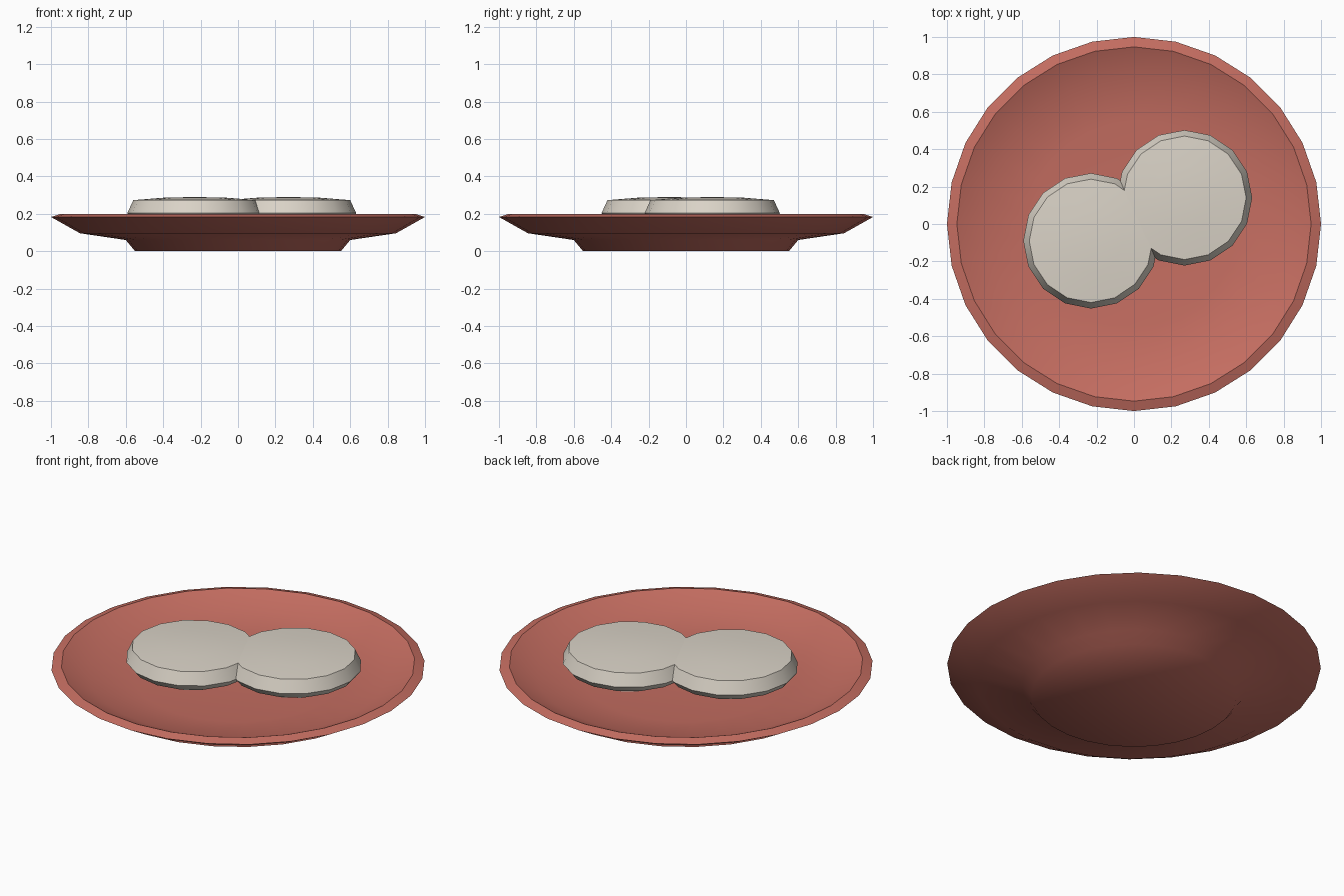
import bpy, bmesh, math

if "Cube" in bpy.data.objects:
    bpy.data.objects.remove(bpy.data.objects["Cube"], do_unlink=True)


def material(name, rgb):
    mat = bpy.data.materials.new(name)
    mat.use_nodes = True
    mat.diffuse_color = (*rgb, 1)
    mat.node_tree.nodes["Principled BSDF"].inputs["Base Color"].default_value = (*rgb, 1)
    return mat


def lathe(name, profile, sides, mat, center=(0, 0), sharp_rings=()):
    """Spin a (radius, height) profile about z; radius 0 makes a pole."""
    bm = bmesh.new()
    rings = []
    for r, z in profile:
        count = sides if r > 0 else 1
        rings.append([bm.verts.new((r * math.cos(math.tau * i / sides),
                                    r * math.sin(math.tau * i / sides), z))
                      for i in range(count)])
    for low, high in zip(rings, rings[1:]):
        for i in range(sides):
            j = (i + 1) % sides
            if len(low) == 1:
                corners = (low[0], high[j], high[i])
            elif len(high) == 1:
                corners = (low[i], low[j], high[0])
            else:
                corners = (low[i], low[j], high[j], high[i])
            bm.faces.new(corners).smooth = True
    # Keep chosen rings crisp
    for k in sharp_rings:
        for i in range(sides):
            bm.edges.get((rings[k][i], rings[k][(i + 1) % sides])).smooth = False
    bmesh.ops.recalc_face_normals(bm, faces=bm.faces)
    mesh = bpy.data.meshes.new(name)
    bm.to_mesh(mesh)
    bm.free()
    mesh.materials.append(mat)
    obj = bpy.data.objects.new(name, mesh)
    obj.location = (*center, 0)
    bpy.context.collection.objects.link(obj)
    return obj


clay = material("terracotta", (0.56, 0.155, 0.12))
cream = material("warm_cream", (0.7, 0.65, 0.57))

# Plate: foot, flared underside, rim and dish
plate_profile = [(0, 0), (0.55, 0), (0.6, 0.06), (0.845, 0.096), (1, 0.183),
                 (0.947, 0.2), (0.8, 0.135), (0.55, 0.107), (0, 0.1)]
lathe("plate", plate_profile, 28, clay, sharp_rings=(4, 5))

# Two overlapping cakes with domed tops and rounded undersides
cake_profile = [(0, 0.1), (0.22, 0.113), (0.335, 0.168), (0.362, 0.203),
                (0.33, 0.273), (0.17, 0.286), (0, 0.29)]
for side, center in (("right", (-0.23, -0.09)), ("left", (0.27, 0.14))):
    lathe(side + "_cake", cake_profile, 16, cream, center, sharp_rings=(3, 4))
